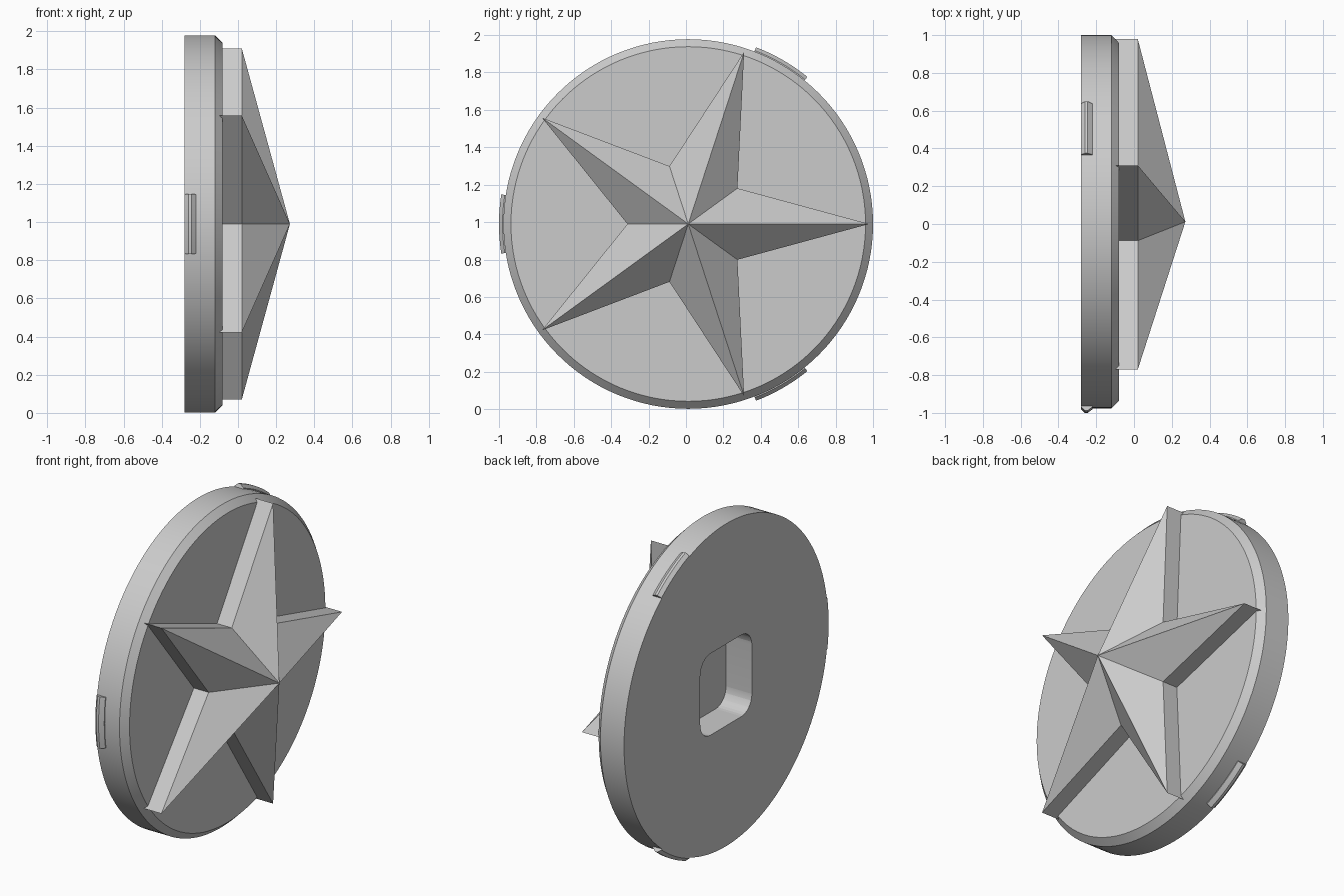
import bpy, bmesh
from math import sin, cos, pi, radians
from mathutils import Vector, Matrix

cube = bpy.data.objects.get("Cube")
if cube:
    bpy.data.objects.remove(cube)

CENTRE = Vector((0, 0.012, 0.99))

grey = bpy.data.materials.new("light grey")
grey.use_nodes = True
grey.diffuse_color = (0.6, 0.6, 0.6, 1)
grey.node_tree.nodes["Principled BSDF"].inputs["Base Color"].default_value = (0.6, 0.6, 0.6, 1)


def make(name, bm, smooth=False):
    """Turn a bmesh into a named object at the badge centre."""
    bmesh.ops.recalc_face_normals(bm, faces=bm.faces)
    mesh = bpy.data.meshes.new(name)
    bm.to_mesh(mesh)
    bm.free()
    mesh.materials.append(grey)
    obj = bpy.data.objects.new(name, mesh)
    obj.location = CENTRE
    bpy.context.collection.objects.link(obj)
    bpy.ops.object.select_all(action='DESELECT')
    obj.select_set(True)
    bpy.context.view_layer.objects.active = obj
    if smooth:
        bpy.ops.object.shade_smooth_by_angle(angle=radians(30))
    return obj


def ring(bm, x, points):
    return [bm.verts.new((x, y, z)) for y, z in points]


def bridge(bm, a, b):
    for i in range(len(a)):
        j = (i + 1) % len(a)
        bm.faces.new((a[i], a[j], b[j], b[i]))


def circle(r, n=128):
    return [(r * cos(2 * pi * i / n), r * sin(2 * pi * i / n)) for i in range(n)]


# Round plate with a chamfered front rim
bm = bmesh.new()
rings = [ring(bm, x, circle(r)) for x, r in ((-0.28, 0.988), (-0.12, 0.988), (-0.08, 0.948))]
for a, b in zip(rings, rings[1:]):
    bridge(bm, a, b)
bm.faces.new(rings[0])
bm.faces.new(rings[-1])
plate = make("round_plate", bm, True)

# Rounded square pocket in the back of the plate
bm = bmesh.new()
bmesh.ops.create_cube(bm, matrix=Matrix.Translation((-0.255, 0, 0)) @ Matrix.Diagonal((0.3, 0.5, 0.5, 1)))
sides = [e for e in bm.edges if abs(e.verts[0].co.x - e.verts[1].co.x) > 0.1]
bmesh.ops.bevel(bm, geom=sides, offset=0.1, segments=8, profile=0.5, affect='EDGES')
cutter = make("pocket_cutter", bm)
cutter.hide_render = True
bpy.context.view_layer.objects.active = plate
cut = plate.modifiers.new("pocket", 'BOOLEAN')
cut.operation = 'DIFFERENCE'
cut.object = cutter
bpy.ops.object.modifier_move_to_index(modifier=cut.name, index=0)
bpy.ops.object.modifier_apply(modifier=cut.name)
bpy.data.objects.remove(cutter)
bpy.ops.object.select_all(action='DESELECT')
plate.select_set(True)
bpy.ops.object.shade_smooth_by_angle(angle=radians(30))

# Faceted five-pointed star rising to a central peak
bm = bmesh.new()
outline = [((0.325 if i % 2 else 0.967) * cos(i * pi / 5),
            (0.325 if i % 2 else 0.967) * sin(i * pi / 5)) for i in range(10)]
base, shoulder = ring(bm, -0.10, outline), ring(bm, 0.02, outline)
bridge(bm, base, shoulder)
bm.faces.new(base)
peak = bm.verts.new((0.272, 0, 0))
for i in range(10):
    bm.faces.new((shoulder[i], shoulder[(i + 1) % 10], peak))
make("star", bm)

# Three low snap ridges around the rim
section = ((-0.28, 0.975), (-0.28, 0.993), (-0.26, 1.012), (-0.245, 1.012), (-0.22, 0.993), (-0.22, 0.975))
for name, middle in (("upper_ridge", 60), ("front_ridge", 180), ("lower_ridge", 300)):
    bm = bmesh.new()
    loops = []
    for step in range(13):
        a = radians(middle - 9 + 1.5 * step)
        loops.append([bm.verts.new((x, r * cos(a), r * sin(a))) for x, r in section])
    for a, b in zip(loops, loops[1:]):
        bridge(bm, a, b)
    bm.faces.new(loops[0])
    bm.faces.new(loops[-1])
    make(name, bm, True)
